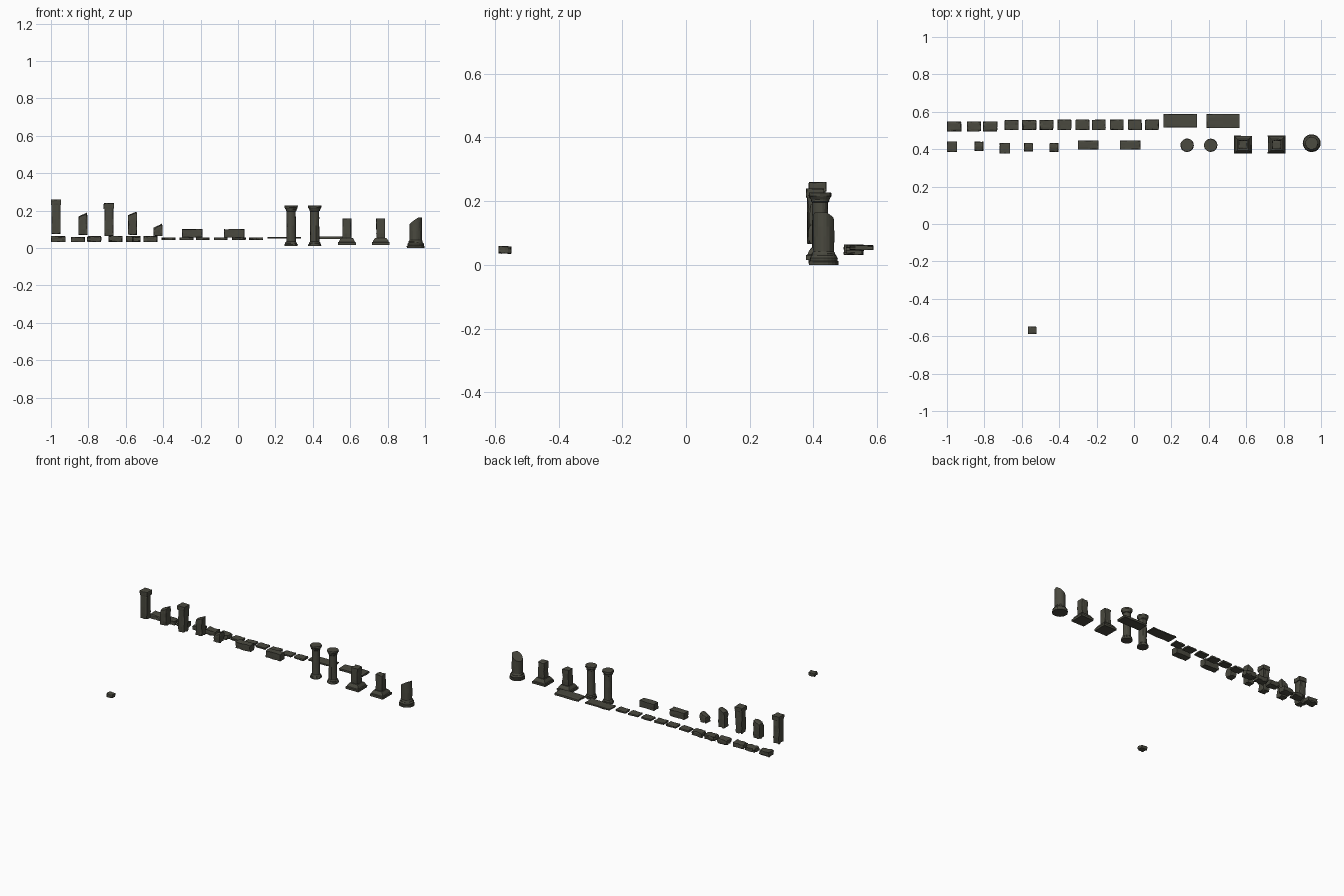
import bpy, bmesh, math, random
from mathutils import Vector

if "Cube" in bpy.data.objects:
    bpy.data.objects.remove(bpy.data.objects["Cube"])

random.seed(7)
mat = bpy.data.materials.new("dark_stone")
mat.diffuse_color = (0.068, 0.067, 0.050, 1)
mat.use_nodes = True
mat.node_tree.nodes["Principled BSDF"].inputs["Base Color"].default_value = mat.diffuse_color


def finish(name, bm):
    bmesh.ops.recalc_face_normals(bm, faces=bm.faces[:])
    me = bpy.data.meshes.new(name)
    bm.to_mesh(me)
    bm.free()
    me.materials.append(mat)
    ob = bpy.data.objects.new(name, me)
    bpy.context.collection.objects.link(ob)
    return ob


def stone(name, x0, x1, y0, y1, z0, z1, chip=0.006, slope=0.0):
    """Worn block: subdivided box pushed inwards at random, optional slanted broken top."""
    bm = bmesh.new()
    bmesh.ops.create_cube(bm, size=1)
    bmesh.ops.subdivide_edges(bm, edges=bm.edges[:], cuts=3, use_grid_fill=True)
    size = Vector((x1 - x0, y1 - y0, z1 - z0))
    mid = Vector((x0 + x1, y0 + y1, z0 + z1)) / 2
    for v in bm.verts:
        n = v.co.copy()
        hits = sum(abs(c) > 0.49 for c in n)          # 3 corner, 2 edge, 1 face
        p = Vector([n[i] * size[i] for i in range(3)])
        for i in range(3):
            if abs(n[i]) > 0.49:
                d = random.random() ** 2 * min(chip, size[i] * 0.2)
                p[i] -= math.copysign(d * (0.25, 0.8, 1.0)[hits - 1], n[i])
        # slanted break lowers the left side of the top, plus its front rim
        t = n.z + 0.5
        p.z -= t * t * slope * ((0.5 - n.x) + 0.5 * max(0, -n.y))
        v.co = p + mid
    return finish(name, bm)


def lathe(name, x, y, prof, segs=20, chip=0.0, cut=None):
    """Turned profile of (radius, z); four segments give a square section."""
    bm = bmesh.new()
    k, off = (math.sqrt(2), math.pi / 4) if segs == 4 else (1, 0)
    rings = []
    for r, z in prof:
        ring = []
        for i in range(segs):
            a = off + 2 * math.pi * i / segs
            q = r * k - chip * random.random() ** 3
            ring.append(bm.verts.new((x + q * math.cos(a), y + q * math.sin(a), z)))
        rings.append(ring)
    for a, b in zip(rings, rings[1:]):
        for i in range(segs):
            j = (i + 1) % segs
            bm.faces.new((a[i], a[j], b[j], b[i]))
    bm.faces.new(rings[0][::-1])
    bm.faces.new(rings[-1])
    if cut:
        co, no = cut
        bmesh.ops.bisect_plane(bm, geom=bm.verts[:] + bm.edges[:] + bm.faces[:],
                               plane_co=co, plane_no=no, clear_outer=True)
        bmesh.ops.holes_fill(bm, edges=[e for e in bm.edges if e.is_boundary], sides=0)
    return finish(name, bm)


# back row: six thick rubble blocks, then six thin paving stones
for i, x in enumerate((-0.961, -0.856, -0.769, -0.655, -0.56, -0.468)):
    y = 0.522 if i < 3 else 0.53
    h = 0.028 if i == 1 else 0.033
    stone(f"rubble_block_{i+1}", x - 0.038, x + 0.038, y - 0.027, y + 0.027, 0.031, 0.031 + h, 0.009)
for i, x in enumerate((-0.372, -0.275, -0.188, -0.092, 0.005, 0.096)):
    stone(f"paving_stone_{i+1}", x - 0.037, x + 0.037, 0.502, 0.558, 0.043, 0.056, 0.007)

# two large thin slabs
stone("large_slab_1", 0.158, 0.338, 0.516, 0.589, 0.050, 0.060, 0.006)
stone("large_slab_2", 0.388, 0.565, 0.513, 0.589, 0.047, 0.062, 0.006)

# tall square pillars with a cap band
for n, x, y, z0, z1 in ((1, -0.973, 0.413, 0.075, 0.260), (2, -0.690, 0.405, 0.065, 0.240)):
    stone(f"tall_pillar_{n}", x - 0.025, x + 0.025, y - 0.025, y + 0.025, z0, z1 - 0.025, 0.008)
    stone(f"tall_pillar_cap_{n}", x - 0.028, x + 0.028, y - 0.028, y + 0.028, z1 - 0.030, z1, 0.004)

# broken pillars with slanted tops
stone("broken_pillar_1", -0.853, -0.805, 0.389, 0.440, 0.070, 0.190, 0.007, 0.020)
stone("broken_pillar_2", -0.588, -0.540, 0.388, 0.434, 0.070, 0.196, 0.007, 0.020)
stone("broken_pillar_stub", -0.452, -0.404, 0.384, 0.434, 0.065, 0.131, 0.008, 0.022)

# long bricks
stone("long_brick_1", -0.300, -0.190, 0.399, 0.446, 0.055, 0.101, 0.005)
stone("long_brick_2", -0.075, 0.035, 0.399, 0.446, 0.055, 0.101, 0.005)

# two complete round columns
column = [(0.036, 0.010), (0.036, 0.019), (0.032, 0.023), (0.032, 0.028), (0.026, 0.034),
          (0.026, 0.08), (0.0255, 0.12), (0.025, 0.16), (0.025, 0.196), (0.029, 0.199),
          (0.029, 0.205), (0.034, 0.213), (0.036, 0.217), (0.036, 0.226), (0.033, 0.228)]
for n, x in ((1, 0.284), (2, 0.410)):
    lathe(f"round_column_{n}", x, 0.421, column, chip=0.003)

# two square posts on stepped plinths
plinth = [(0.048, 0.016), (0.048, 0.030), (0.043, 0.033), (0.040, 0.040), (0.034, 0.050), (0.030, 0.054)]
for n, x in ((1, 0.582), (2, 0.763)):
    lathe(f"stepped_plinth_{n}", x, 0.424, plinth, segs=4, chip=0.002)
    stone(f"square_post_{n}", x - 0.024, x + 0.024, 0.400, 0.448, 0.05, 0.159, 0.006)

# wide round column snapped off at an angle
lathe("snapped_column", 0.950, 0.432,
      [(0.048, 0.0), (0.048, 0.010), (0.044, 0.013), (0.045, 0.022), (0.038, 0.030),
       (0.038, 0.036), (0.034, 0.042), (0.034, 0.09), (0.034, 0.12), (0.034, 0.164)],
      segs=22, chip=0.002, cut=((0.950, 0.432, 0.146), (-0.65, 0.25, 1)))

# lone fallen fragment far in front
stone("lone_fragment", -0.568, -0.520, -0.589, -0.548, 0.035, 0.059, 0.008)
